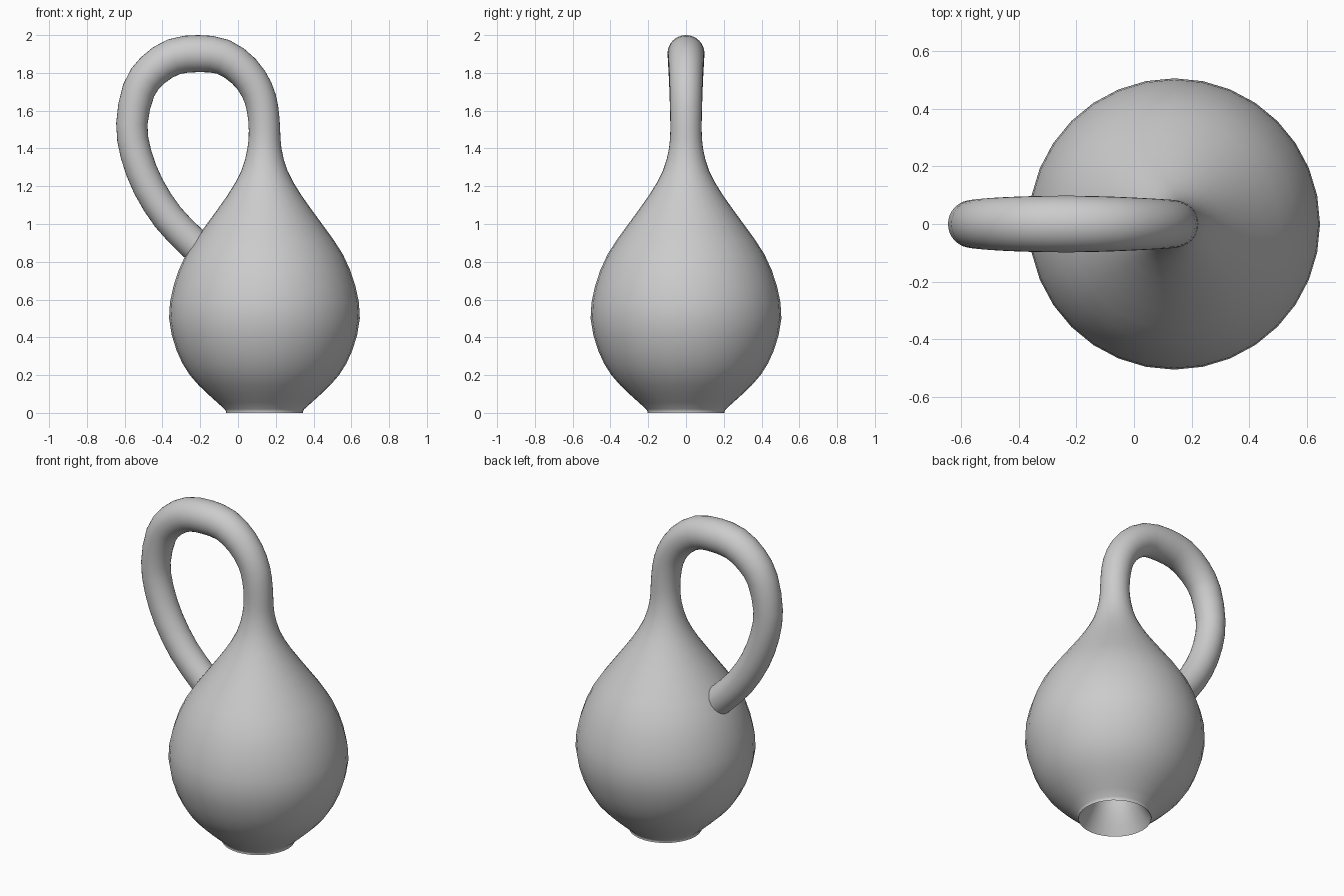
import bpy
import bmesh
import math
from mathutils import Vector

cube = bpy.data.objects.get("Cube")
if cube:
    bpy.data.objects.remove(cube, do_unlink=True)

SIDES = 32
STEPS = 2
AXIS_X = 0.14

# Bulb from the open foot to the neck: height, radius
bulb = [(0, .205), (.02, .211), (.1, .3), (.2, .395), (.33, .465), (.5, .505),
        (.67, .482), (.84, .415), (1, .305), (1.15, .197), (1.28, .123),
        (1.4, .09), (1.5, .083)]

# Loop over the top and back through the wall: x, height, radius
loop = [(.13, 1.61, .084), (.1, 1.71, .086), (.03, 1.81, .09), (-.08, 1.885, .095),
        (-.21, 1.902, .098), (-.34, 1.885, .097), (-.45, 1.815, .093),
        (-.525, 1.71, .088), (-.562, 1.53, .083), (-.54, 1.37, .083),
        (-.475, 1.2, .084), (-.37, 1.035, .085), (-.24, .9, .086)]

# Hidden tube inside the bulb, flaring out to meet the foot
inner = [(-.11, .78, .087), (.01, .65, .088), (.1, .49, .09), (AXIS_X, .32, .095),
         (AXIS_X, .2, .11), (AXIS_X, .1, .145), (AXIS_X, 0, .205)]


def spline(points, steps):
    """Catmull-Rom samples as (position, tangent) pairs."""
    pts = [Vector(p) for p in points]
    pts = [2 * pts[0] - pts[1]] + pts + [2 * pts[-1] - pts[-2]]
    samples = []
    for a, b, c, d in zip(pts, pts[1:], pts[2:], pts[3:]):
        m, n = (c - a) / 2, (d - b) / 2
        for i in range(steps):
            t = i / steps
            u = 1 - t
            pos = (b * (1 + 2 * t) + m * t) * u * u + (c * (3 - 2 * t) - n * u) * t * t
            tan = 6 * t * u * (c - b) + m * u * (1 - 3 * t) + n * t * (3 * t - 2)
            samples.append((pos, tan))
    samples.append((pts[-2], pts[-2] - pts[-3]))
    return samples


def sweep(name, points):
    """Skin circles of varying radius along a path in the x-z plane."""
    bm = bmesh.new()
    rings = []
    for (x, z, radius), tan in spline(points, STEPS):
        centre = Vector((x, 0, z))
        side = Vector((tan.y, 0, -tan.x)).normalized()
        ring = []
        for k in range(SIDES):
            a = math.tau * k / SIDES
            offset = side * math.cos(a) + Vector((0, math.sin(a), 0))
            ring.append(bm.verts.new(centre + offset * radius))
        rings.append(ring)
    for low, high in zip(rings, rings[1:]):
        for k in range(SIDES):
            j = (k + 1) % SIDES
            bm.faces.new((low[k], low[j], high[j], high[k])).smooth = True
    mesh = bpy.data.meshes.new(name)
    bm.to_mesh(mesh)
    bm.free()
    obj = bpy.data.objects.new(name, mesh)
    bpy.context.collection.objects.link(obj)
    return obj


# One continuous skin: bulb, neck, loop and inner tube
sweep("bottle_surface", [(AXIS_X, z, r) for z, r in bulb] + loop + inner)
